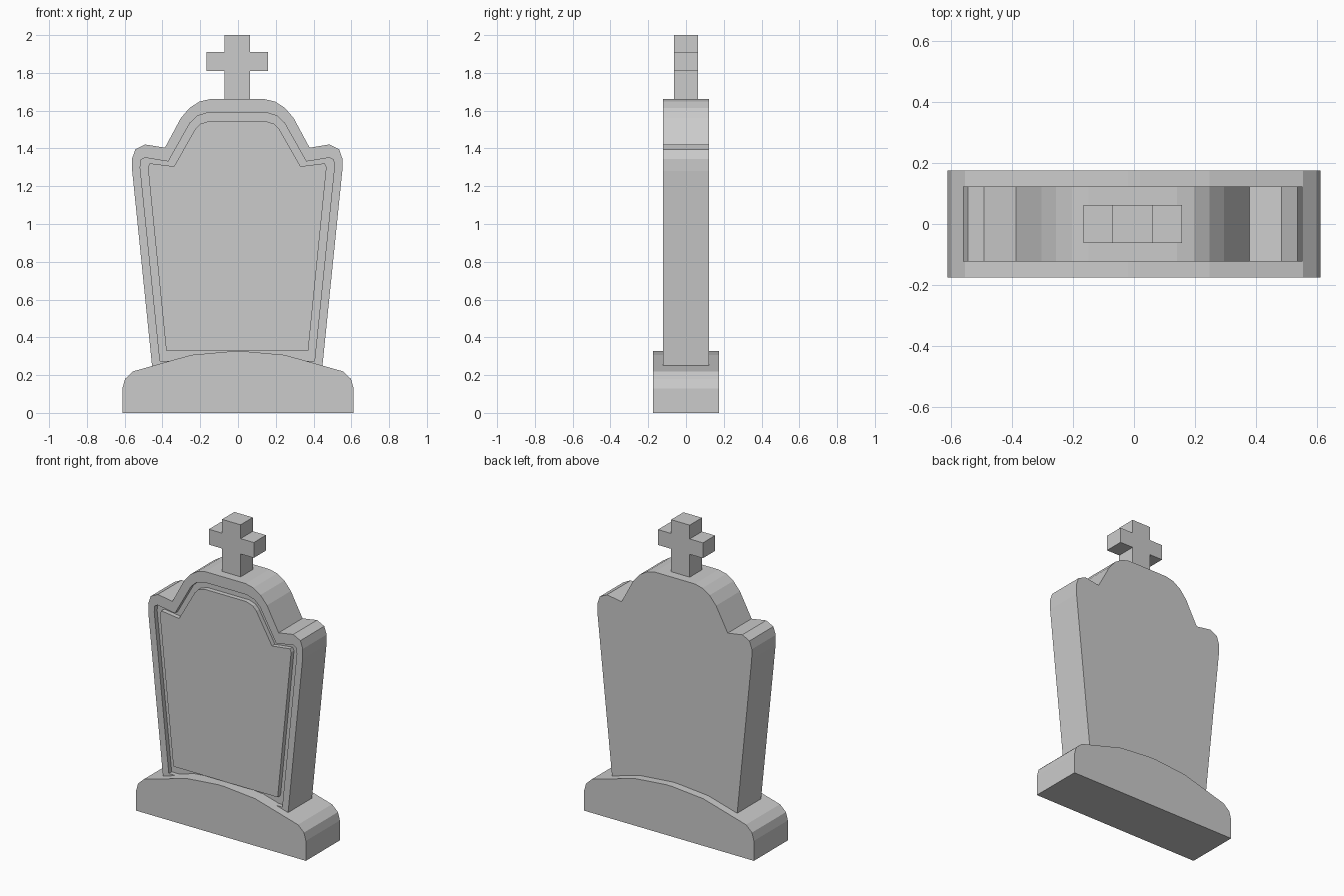
import bpy
import bmesh

if "Cube" in bpy.data.objects:
    bpy.data.objects.remove(bpy.data.objects["Cube"])


def prism(name, half, y0, y1, cx=0.0):
    """Mirror a right-hand (x, z) half profile about cx and extrude it along y."""
    outline = [(cx + x, z) for x, z in half]
    outline += [(cx - x, z) for x, z in reversed(half)]
    bm = bmesh.new()
    face = bm.faces.new([bm.verts.new((x, y0, z)) for x, z in outline])
    ext = bmesh.ops.extrude_face_region(bm, geom=[face])
    verts = [v for v in ext["geom"] if isinstance(v, bmesh.types.BMVert)]
    bmesh.ops.translate(bm, verts=verts, vec=(0, y1 - y0, 0))
    bmesh.ops.recalc_face_normals(bm, faces=bm.faces)
    mesh = bpy.data.meshes.new(name)
    bm.to_mesh(mesh)
    bm.free()
    obj = bpy.data.objects.new(name, mesh)
    bpy.context.collection.objects.link(obj)
    return obj


CX = -0.004      # the upright parts sit a hair off centre
FRONT = -0.123   # front plane of the stone
GROOVE = 0.03    # groove depth

# Arched plinth
prism("base", [(0.612, 0), (0.612, 0.13), (0.598, 0.18), (0.555, 0.22),
               (0.247, 0.307), (0.02, 0.327)], -0.175, 0.175)

# Tapered slab with shoulders and a rounded crown, sunk into the plinth
slab = prism("headstone", [(0.446, 0.2), (0.556, 1.28), (0.557, 1.345),
                           (0.54, 1.395), (0.488, 1.421), (0.383, 1.404),
                           (0.299, 1.56), (0.252, 1.615), (0.2, 1.648),
                           (0.145, 1.661)], FRONT, 0.123, CX)

# Recess cut into the front
cutter = prism("recess_cutter", [(0.409, 0.275), (0.514, 1.3), (0.51, 1.34),
                                 (0.489, 1.351), (0.365, 1.331),
                                 (0.25, 1.535), (0.21, 1.573),
                                 (0.152, 1.59)],
               FRONT - 0.1, FRONT + GROOVE, CX)
cutter.hide_render = True
mod = slab.modifiers.new("recess", "BOOLEAN")
mod.operation = "DIFFERENCE"
mod.solver = "EXACT"
mod.object = cutter
bpy.context.view_layer.objects.active = slab
bpy.ops.object.modifier_apply(modifier=mod.name)
bpy.data.objects.remove(cutter)

# Raised panel filling the recess, leaving a groove around it
prism("inscription_panel", [(0.376, 0.33), (0.473, 1.3), (0.463, 1.321),
                            (0.335, 1.305), (0.222, 1.503), (0.196, 1.53),
                            (0.148, 1.545)],
      FRONT, FRONT + GROOVE + 0.005, CX)

# Cross on the crown
prism("cross", [(0.067, 1.65), (0.067, 1.81), (0.162, 1.81), (0.162, 1.91),
                (0.067, 1.91), (0.067, 2.0)], -0.063, 0.063, CX)
